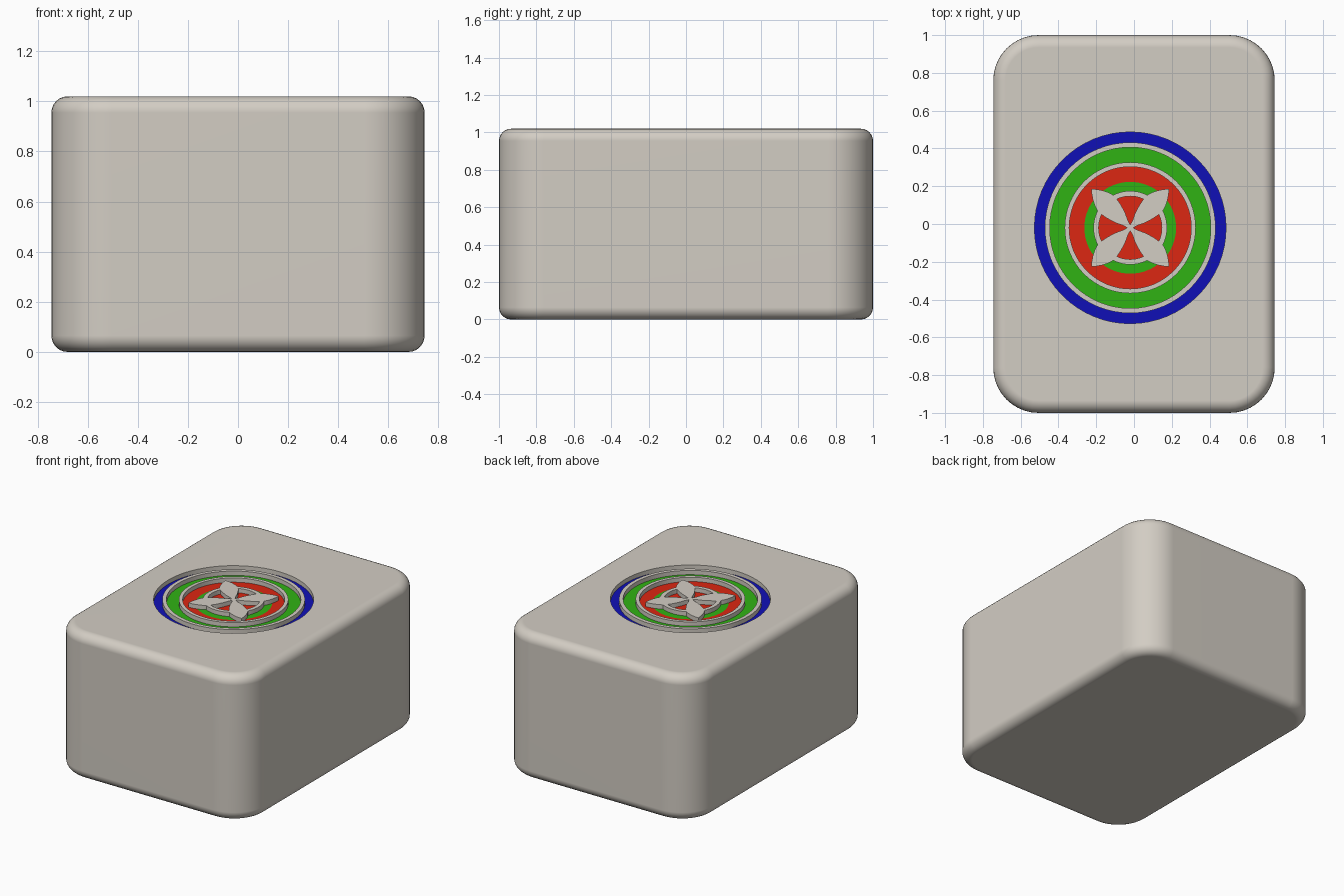
import bpy, bmesh
from math import sin, cos, pi, radians

if "Cube" in bpy.data.objects:
    bpy.data.objects.remove(bpy.data.objects["Cube"])

TOP, FLOOR, PLATE = 1.02, 0.982, 0.99   # tile top, pocket floor, coloured surface
CX, CY = -0.02, -0.02                   # centre of the round emblem
SEG = 64


def material(name, rgb):
    m = bpy.data.materials.new(name)
    m.diffuse_color = (*rgb, 1)
    m.use_nodes = True
    m.node_tree.nodes["Principled BSDF"].inputs["Base Color"].default_value = m.diffuse_color
    return m


IVORY = material("ivory", (0.65, 0.61, 0.55))
RED = material("red", (0.72, 0.02, 0.006))
GREEN = material("green", (0.03, 0.45, 0.007))
BLUE = material("blue", (0.005, 0.005, 0.47))


def add_object(name, bm, mat):
    bmesh.ops.recalc_face_normals(bm, faces=bm.faces)
    me = bpy.data.meshes.new(name)
    bm.to_mesh(me)
    bm.free()
    ob = bpy.data.objects.new(name, me)
    bpy.context.collection.objects.link(ob)
    me.materials.append(mat)
    return ob


def prism(points, z0, z1):
    bm = bmesh.new()
    base = bm.faces.new([bm.verts.new((x, y, z0)) for x, y in points])
    ext = bmesh.ops.extrude_face_region(bm, geom=[base], use_keep_orig=True)
    for v in ext["geom"]:
        if isinstance(v, bmesh.types.BMVert):
            v.co.z = z1
    return bm


def circle(r):
    return [(CX + r * cos(2 * pi * i / SEG), CY + r * sin(2 * pi * i / SEG)) for i in range(SEG)]


def ring(name, r0, r1, z0, z1, mat):
    bm = bmesh.new()
    section = [(r0, z0), (r1, z0), (r1, z1), (r0, z1)]
    loops = [[bm.verts.new((x, y, z)) for x, y in circle(r)] for r, z in section]
    for k in range(4):
        a, b = loops[k], loops[(k + 1) % 4]
        for i in range(SEG):
            j = (i + 1) % SEG
            bm.faces.new((a[i], a[j], b[j], b[i]))
    return add_object(name, bm, mat)


def activate(ob):
    bpy.ops.object.select_all(action='DESELECT')
    ob.select_set(True)
    bpy.context.view_layer.objects.active = ob


def boolean(ob, other, op):
    mod = ob.modifiers.new("bool", 'BOOLEAN')
    mod.operation, mod.solver, mod.object = op, 'EXACT', other
    activate(ob)
    bpy.ops.object.modifier_apply(modifier=mod.name)
    bpy.data.objects.remove(other)


# Tile body: rounded rectangle with softened top and bottom rims
W, L, R, N = 0.745, 1.0, 0.24, 10
outline = []
for sx, sy, start in ((1, 1, 0), (-1, 1, 90), (-1, -1, 180), (1, -1, 270)):
    for i in range(N + 1):
        a = radians(start + 90 * i / N)
        outline.append((sx * (W - R) + R * cos(a), sy * (L - R) + R * sin(a)))
bm = prism(outline, 0, TOP)
rims = [e for e in bm.edges if abs(e.verts[0].co.z - e.verts[1].co.z) < 1e-6]
bmesh.ops.bevel(bm, geom=rims, offset=0.065, segments=6, profile=0.5, affect='EDGES')
body = add_object("tile_body", bm, IVORY)

# Round pocket sunk into the top
boolean(body, add_object("pocket_cutter", prism(circle(0.507), FLOOR, TOP + 0.1), IVORY), 'DIFFERENCE')
activate(body)
bpy.ops.object.shade_smooth_by_angle(angle=radians(30))
wn = body.modifiers.new("weighted_normals", 'WEIGHTED_NORMAL')
wn.keep_sharp = True

# Coloured floors of the pocket
for name, r0, r1, mat in (("blue_outer_band", 0.452, 0.507, BLUE),
                          ("green_band", 0.347, 0.426, GREEN),
                          ("red_band", 0.243, 0.323, RED),
                          ("green_inner_band", 0.195, 0.243, GREEN)):
    ring(name, r0, r1, FLOOR, PLATE, mat)
add_object("red_centre_disc", prism(circle(0.167), FLOOR, PLATE), RED)

# Raised dividing rings, flush with the tile top
ring("outer_divider", 0.426, 0.452, FLOOR, TOP, IVORY)
ring("middle_divider", 0.323, 0.347, FLOOR, TOP, IVORY)
flower = ring("petals_and_inner_divider", 0.167, 0.195, FLOOR, TOP, IVORY)

# Four diagonal petals: (distance from centre, half width)
half = [(0.035, 0.018), (0.07, 0.035), (0.10, 0.045), (0.13, 0.053), (0.16, 0.058),
        (0.19, 0.058), (0.215, 0.050), (0.245, 0.035), (0.27, 0.018)]
petal = [(0.012, -0.012)] + [(d, -w) for d, w in half] + [(0.29, 0)] + [(d, w) for d, w in half[::-1]]
points = []
for k in range(4):
    c, s = cos(pi / 4 + k * pi / 2), sin(pi / 4 + k * pi / 2)
    points += [(CX + d * c - w * s, CY + d * s + w * c) for d, w in petal]
boolean(flower, add_object("petals", prism(points, FLOOR, TOP), IVORY), 'UNION')

for ob in bpy.data.objects:
    if ob is not body:
        activate(ob)
        bpy.ops.object.shade_smooth_by_angle(angle=radians(20))
